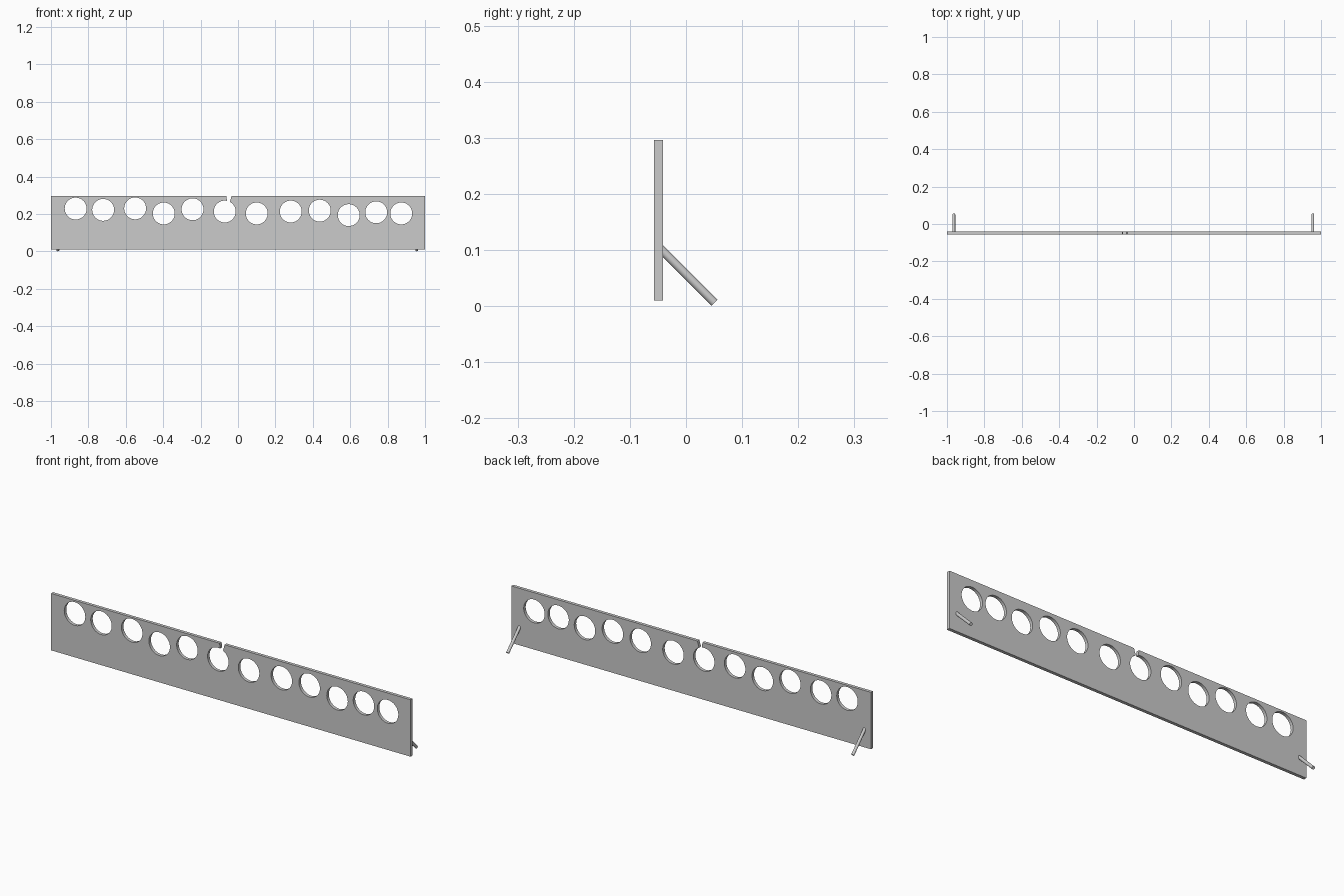
import bpy, bmesh, math
from mathutils import Vector

if "Cube" in bpy.data.objects:
    bpy.data.objects.remove(bpy.data.objects["Cube"])

Y0, Y1 = -0.057, -0.041      # panel front and back
R = 0.0585                   # hole radius
HOLES = [(-.868, .229), (-.721, .222), (-.550, .230), (-.397, .203),
         (-.243, .225), (-.071, .213), (.100, .203), (.282, .213),
         (.437, .218), (.592, .194), (.739, .209), (.873, .203)]


def prism(name, pts, y0, y1):
    """Extrude an x-z outline along y."""
    bm = bmesh.new()
    face = bm.faces.new([bm.verts.new((x, y0, z)) for x, z in pts])
    ext = bmesh.ops.extrude_face_region(bm, geom=[face])["geom"]
    bmesh.ops.translate(bm, vec=(0, y1 - y0, 0),
                        verts=[v for v in ext if isinstance(v, bmesh.types.BMVert)])
    bmesh.ops.recalc_face_normals(bm, faces=bm.faces)
    mesh = bpy.data.meshes.new(name)
    bm.to_mesh(mesh)
    bm.free()
    ob = bpy.data.objects.new(name, mesh)
    bpy.context.collection.objects.link(ob)
    return ob


def smooth(ob):
    bpy.ops.object.select_all(action='DESELECT')
    ob.select_set(True)
    bpy.context.view_layer.objects.active = ob
    bpy.ops.object.shade_smooth_by_angle(angle=math.radians(30))


def cut(ob, cutter):
    """Subtract the cutter and delete it."""
    cutter.hide_render = True
    mod = ob.modifiers.new("cut", 'BOOLEAN')
    mod.operation, mod.solver, mod.object = 'DIFFERENCE', 'EXACT', cutter
    bpy.context.view_layer.objects.active = ob
    bpy.ops.object.modifier_apply(modifier=mod.name)
    bpy.data.objects.remove(cutter)


# upright panel with a row of uneven round holes
panel = prism("panel", [(-1, .01), (1, .01), (1, .296), (-1, .296)], Y0, Y1)
for cx, cz in HOLES:
    ring = [(cx + R * math.cos(a * math.tau / 48), cz + R * math.sin(a * math.tau / 48))
            for a in range(48)]
    cut(panel, prism("hole_cutter", ring, Y0 - .02, Y1 + .02))

# broken notch from the top edge into one hole
notch = [(-.064, .31), (-.033, .31), (-.036, .290), (-.043, .268), (-.046, .25),
         (-.060, .25), (-.059, .276), (-.062, .290)]
cut(panel, prism("notch_cutter", notch, Y0 - .02, Y1 + .02))
smooth(panel)

# slanted rear support pegs
top, foot = Vector((0, -.047, .104)), Vector((0, .051, .006))
for side, x in (("left", -.963), ("right", .956)):
    bpy.ops.mesh.primitive_cylinder_add(
        vertices=24, radius=.0075, depth=(foot - top).length,
        location=(top + foot) / 2 + Vector((x, 0, 0)),
        rotation=(top - foot).to_track_quat('Z', 'Y').to_euler())
    peg = bpy.context.object
    peg.name = "support_peg_" + side
    smooth(peg)
